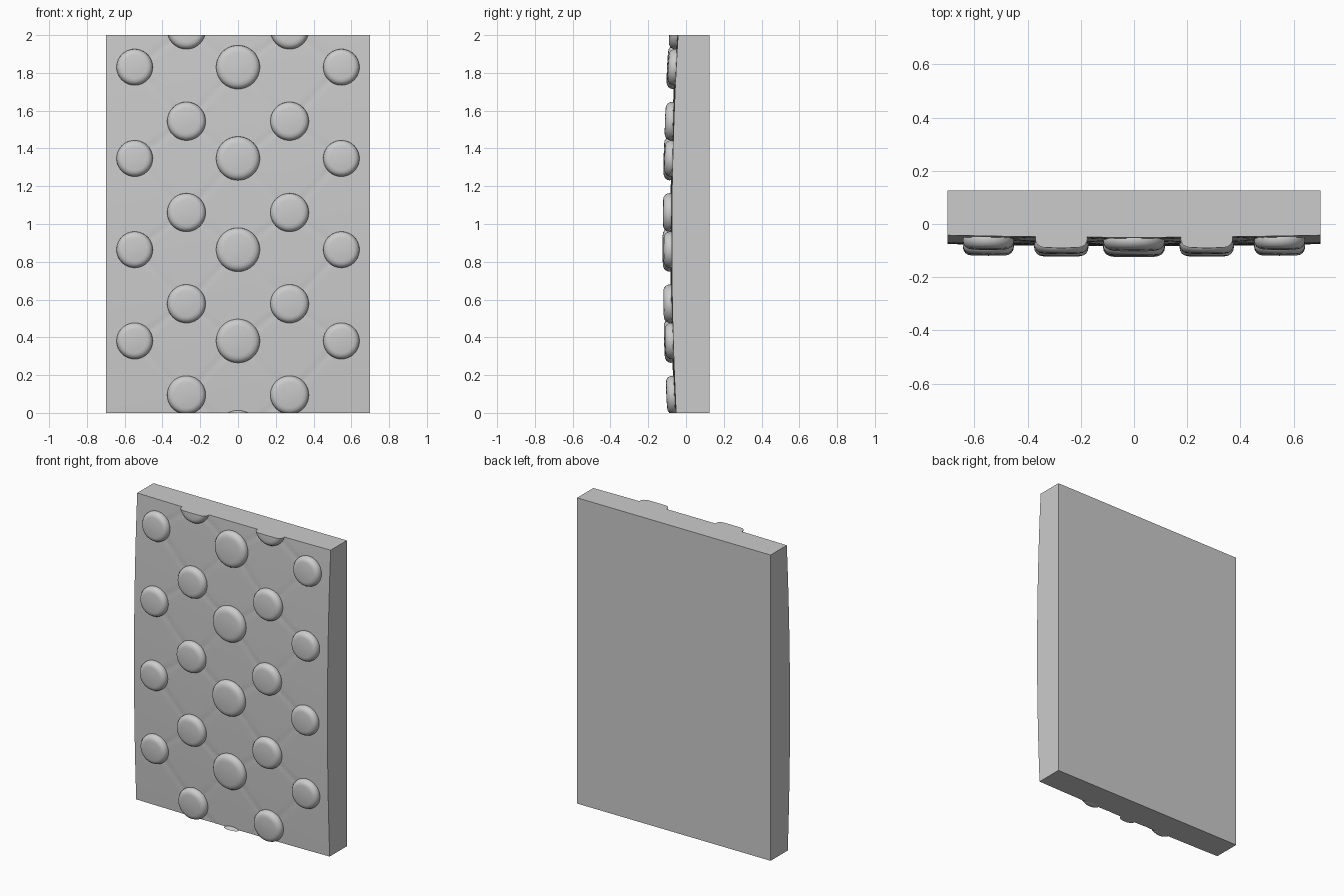
import bpy, bmesh, math
from mathutils import Vector, Matrix

if "Cube" in bpy.data.objects:
    bpy.data.objects.remove(bpy.data.objects["Cube"])

W, H, BACK = 0.7, 2.0, 0.125
PITCH = 0.483

# stud layout: column x, first z, count, radius
studs = []
for x, z0, n, r in [(0, -0.102, 5, 0.116), (0.273, 0.095, 5, 0.102), (0.547, 0.381, 4, 0.096)]:
    for i in range(n):
        for s in ((1,) if x == 0 else (1, -1)):
            studs.append((s * x, z0 + i * PITCH, r))


def bulge(x, z):
    return -0.083 + 0.028 * (z - 1) ** 2 + 0.005 * (z - 1) + 0.008 * (x / W) ** 2


# short creases radiating from each stud toward its near neighbours
creases = []
for ax, az, ar in studs:
    for bx, bz, br in studs:
        d = math.hypot(bx - ax, bz - az)
        if 0.01 < d < 0.4:
            creases.append((ax, az, (bx - ax) / d, (bz - az) / d, ar))


def front_y(x, z):
    depth = 0
    for ax, az, dx, dz, r in creases:
        px, pz = x - ax, z - az
        t = px * dx + pz * dz
        if r * 0.5 < t < 0.3:
            off = px * dz - pz * dx
            depth = max(depth, 0.005 * (1 - t / 0.3) * math.exp(-(off / 0.012) ** 2))
    return bulge(x, z) + depth


def finish(bm, name, angle):
    bmesh.ops.recalc_face_normals(bm, faces=bm.faces)
    me = bpy.data.meshes.new(name)
    bm.to_mesh(me)
    bm.free()
    ob = bpy.data.objects.new(name, me)
    bpy.context.collection.objects.link(ob)
    bpy.ops.object.select_all(action='DESELECT')
    ob.select_set(True)
    bpy.context.view_layer.objects.active = ob
    bpy.ops.object.shade_smooth_by_angle(angle=math.radians(angle))
    return ob


# padded slab: bulging front, straight sides, flat back
bm = bmesh.new()
bmesh.ops.create_grid(bm, x_segments=84, y_segments=120, size=1)
for v in bm.verts:
    x, z = v.co.x * W, (v.co.y + 1) * H / 2
    v.co = (x, front_y(x, z), z)
rim = [e for e in bm.edges if e.is_boundary]
ext = bmesh.ops.extrude_edge_only(bm, edges=rim)["geom"]
for g in ext:
    if isinstance(g, bmesh.types.BMVert):
        g.co.y = BACK
bmesh.ops.holes_fill(bm, edges=[e for e in bm.edges if e.is_boundary], sides=0)
finish(bm, "padded_slab", 40)

# stud outline: (fraction of radius, offset in y)
PROFILE = [(0, -0.041), (0.66, -0.040), (0.80, -0.037), (0.91, -0.030),
           (0.98, -0.018), (1.0, -0.006), (0.97, 0.008), (0.88, 0.02)]

for i, (x, z, r) in enumerate(studs):
    bm = bmesh.new()
    pts = [bm.verts.new((f * r, y, 0)) for f, y in PROFILE]
    edges = [bm.edges.new(p) for p in zip(pts, pts[1:])]
    bmesh.ops.spin(bm, geom=pts + edges, cent=(0, 0, 0), axis=(0, 1, 0),
                   angle=2 * math.pi, steps=40)
    bmesh.ops.remove_doubles(bm, verts=bm.verts, dist=1e-4)
    bmesh.ops.holes_fill(bm, edges=[e for e in bm.edges if e.is_boundary], sides=0)
    # lean with the bulging face
    slope = 0.056 * (z - 1) + 0.005
    bm.transform(Matrix.Translation((x, bulge(x, z), z)) @ Matrix.Rotation(-slope, 4, 'X'))
    # trim studs that cross the top or bottom edge
    for pz, nz in ((0, -1), (H, 1)):
        geom = bm.verts[:] + bm.edges[:] + bm.faces[:]
        bmesh.ops.bisect_plane(bm, geom=geom, plane_co=(0, 0, pz),
                               plane_no=(0, 0, nz), clear_outer=True)
        cut = [e for e in bm.edges if e.is_boundary]
        if cut:
            bmesh.ops.holes_fill(bm, edges=cut, sides=0)
    finish(bm, f"stud_{i + 1}", 40)
